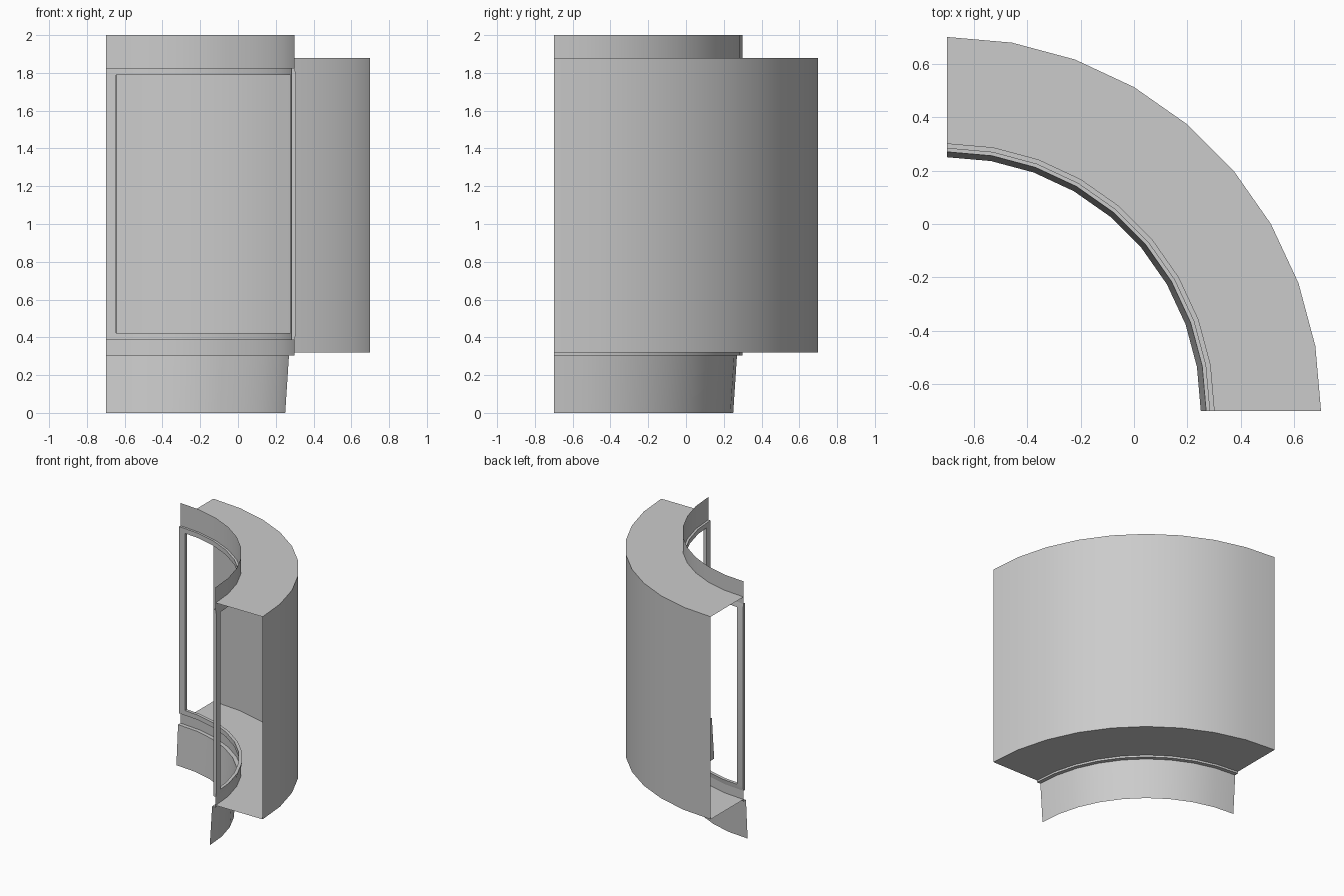
import bpy, bmesh, math
from mathutils import Vector

if "Cube" in bpy.data.objects:
    bpy.data.objects.remove(bpy.data.objects["Cube"])

CX = CY = -0.7          # centre of the quarter arc
STEP = 10.0             # degrees per facet
JAMB = 3.2              # angular width of the side jambs
FULL = [i * STEP for i in range(10)]


def arc_point(r, z, a):
    """Point on the ten-degree faceted arc (angles between facets lie on the chord)."""
    i = min(int(a // STEP), 8)
    t = (a - i * STEP) / STEP
    p, q = [Vector((CX + r * math.cos(math.radians(k * STEP)),
                    CY + r * math.sin(math.radians(k * STEP)), z)) for k in (i, i + 1)]
    return p.lerp(q, t)


def sweep(bm, profile, angles, closed=False):
    """Sweep an (r, z) profile along the arc."""
    rows = [[bm.verts.new(arc_point(r, z, a)) for r, z in profile] for a in angles]
    n = len(profile)
    for u, v in zip(rows, rows[1:]):
        for j in range(n if closed else n - 1):
            k = (j + 1) % n
            bm.faces.new((u[j], v[j], v[k], u[k]))
    return rows


def finish(name, bm, recalc=False):
    if recalc:
        bmesh.ops.remove_doubles(bm, verts=bm.verts, dist=1e-5)
        bmesh.ops.recalc_face_normals(bm, faces=bm.faces)
    mesh = bpy.data.meshes.new(name)
    bm.to_mesh(mesh)
    bm.free()
    ob = bpy.data.objects.new(name, mesh)
    bpy.context.collection.objects.link(ob)
    bpy.ops.object.select_all(action='DESELECT')
    ob.select_set(True)
    bpy.context.view_layer.objects.active = ob
    bpy.ops.object.shade_smooth_by_angle(angle=math.radians(30))
    return ob


def shell(name, profile):
    bm = bmesh.new()
    sweep(bm, profile, FULL)
    return finish(name, bm)


# Outer box: floor, curved back and roof, open at both ends
shell("outer_casing", [(1.0, 0.32), (1.4, 0.32), (1.4, 1.88), (1.0, 1.88)])

# Inner wall band above the window
shell("upper_wall", [(1.0, 2.0), (1.0, 1.825)])

# Sill band, ledge and tapered skirt below the window
shell("lower_wall_and_skirt", [(1.0, 0.387), (1.0, 0.305), (0.97, 0.305), (0.95, 0.0)])

# Window frame: two curved rails and two end jambs
R0, R1, RB = 0.983, 1.0, 1.007
Z0, Z1, Z2, Z3 = 0.387, 0.424, 1.788, 1.825
bm = bmesh.new()
rail_angles = [0, JAMB] + FULL[1:-1] + [90 - JAMB, 90]
for outer, inner in ((Z0, Z1), (Z3, Z2)):
    for span in (rail_angles[:2], rail_angles[1:-1], rail_angles[-2:]):
        profile = [(RB, inner), (R0, inner), (R0, outer), (R1, outer)]
        if span == rail_angles[1:-1]:
            sweep(bm, profile, span, closed=True)
        else:                                   # no reveal where the jamb joins
            sweep(bm, profile[1:] + profile[:1], span)
for end, inside in ((0, JAMB), (90, 90 - JAMB)):
    span = sorted((end, inside))
    for r in (R0, RB):
        sweep(bm, [(r, Z1), (r, Z2)], span)
    bm.faces.new([bm.verts.new(arc_point(r, z, inside))
                  for r, z in ((R0, Z1), (RB, Z1), (RB, Z2), (R0, Z2))])
    # end cap
    for quad in (((R0, Z0), (R1, Z0), (RB, Z1), (R0, Z1)),
                 ((R0, Z1), (RB, Z1), (RB, Z2), (R0, Z2)),
                 ((R0, Z2), (RB, Z2), (R1, Z3), (R0, Z3))):
        bm.faces.new([bm.verts.new(arc_point(r, z, end)) for r, z in quad])
finish("window_frame", bm, recalc=True)
